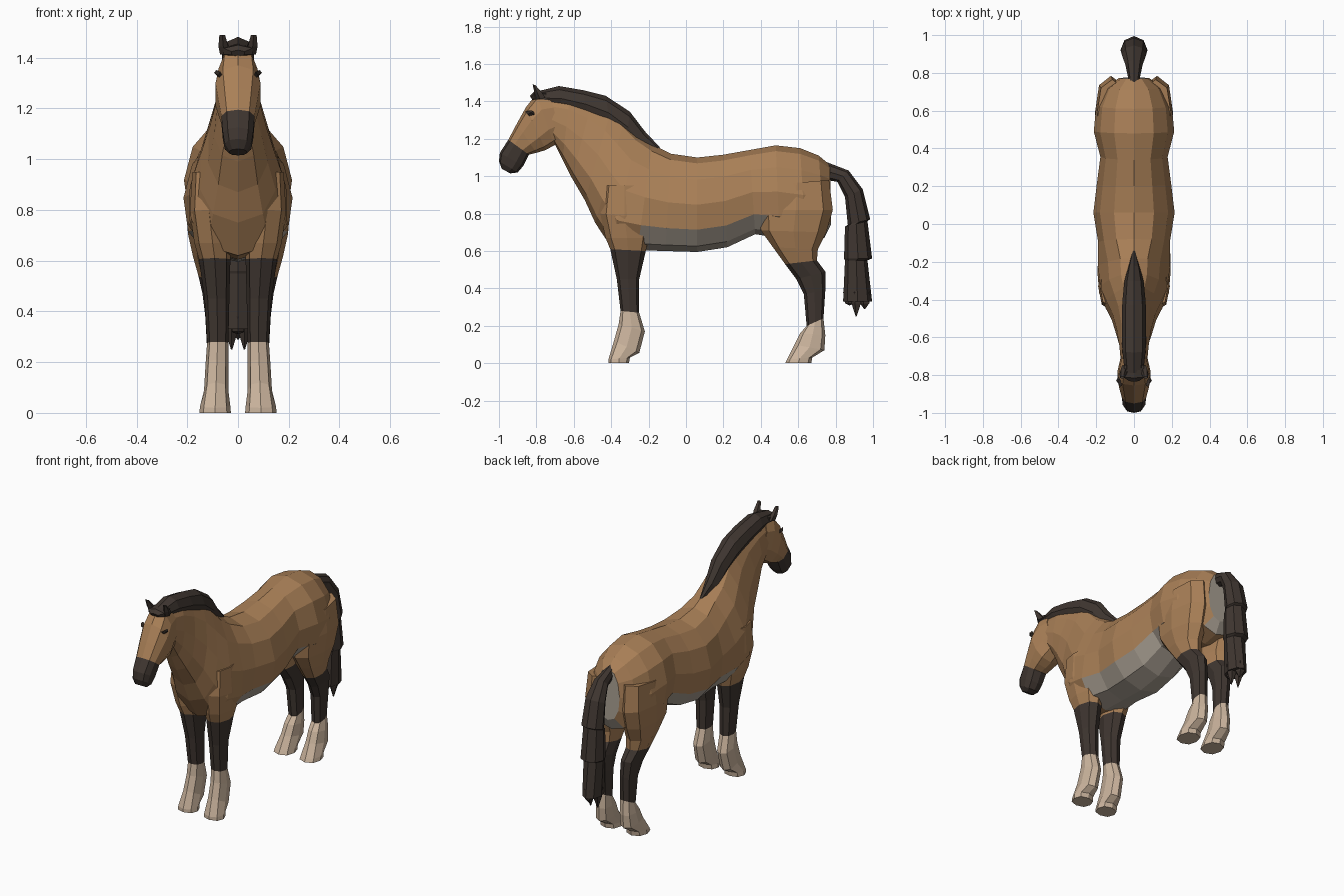
import bpy, bmesh
from math import sin, cos, pi


def material(name, rgb):
    m = bpy.data.materials.new(name)
    m.diffuse_color = (*rgb, 1)
    return m


BROWN, DARK, PALE, GREY = range(4)
MATS = [material("brown_coat", (0.40, 0.215, 0.095)), material("dark_hair", (0.05, 0.037, 0.03)),
        material("pale_hair", (0.60, 0.46, 0.34)), material("grey_skin", (0.40, 0.35, 0.29))]


def loft(name, rings, n, paint, power=1.0, egg=None, mirror=False):
    """Skin flat-faced rings; each ring is (ya, za, yb, zb, half width[, centre x])."""
    bm = bmesh.new()
    loops = []
    for k, r in enumerate(rings):
        ya, za, yb, zb, w = r[:5]
        cx = r[5] if len(r) > 5 else 0
        e = egg(k) if egg else 0
        loop = []
        for j in range(n):
            t = 2 * pi * j / n
            c, s = cos(t), sin(t)
            c = abs(c) ** power * (1 if c > 0 else -1)
            s = abs(s) ** power * (1 if s > 0 else -1)
            loop.append(bm.verts.new((cx + w * s * (1 - e * c),
                                      (ya + yb) / 2 + (ya - yb) / 2 * c,
                                      (za + zb) / 2 + (za - zb) / 2 * c)))
        loops.append(loop)

    def face(verts, k):
        f = bm.faces.new(verts)
        f.material_index = paint(k, f.calc_center_median())

    for k in range(len(loops) - 1):
        a, b = loops[k], loops[k + 1]
        for j in range(n):
            i = (j + 1) % n
            face((a[j], a[i], b[i], b[j]), k)
    face(loops[0], 0)
    face(loops[-1], len(loops) - 2)
    bmesh.ops.recalc_face_normals(bm, faces=bm.faces)
    me = bpy.data.meshes.new(name)
    bm.to_mesh(me)
    bm.free()
    for m in MATS:
        me.materials.append(m)
    ob = bpy.data.objects.new(name, me)
    bpy.context.collection.objects.link(ob)
    if mirror:
        ob.modifiers.new("mirror", 'MIRROR').use_mirror_merge = False
    return ob


def all_dark(k, c):
    return DARK


# Torso and neck: rump to poll, top point, bottom point, half width
def paint_body(k, c):
    belly = c.z < 0.77 and -0.22 < c.y < 0.45
    dock = c.y > 0.74 and abs(c.x) < 0.05 and c.z < 1.0
    return GREY if belly or dock else BROWN


loft("body", [
    (0.77, 1.06, 0.775, 0.74, 0.08), (0.71, 1.11, 0.74, 0.67, 0.155),
    (0.61, 1.15, 0.64, 0.65, 0.20), (0.48, 1.165, 0.50, 0.67, 0.213),
    (0.34, 1.14, 0.37, 0.69, 0.178), (0.20, 1.115, 0.22, 0.62, 0.197),
    (0.06, 1.10, 0.06, 0.595, 0.215), (-0.08, 1.12, -0.11, 0.60, 0.19),
    (-0.18, 1.17, -0.26, 0.605, 0.19), (-0.26, 1.23, -0.40, 0.62, 0.18),
    (-0.33, 1.30, -0.485, 0.75, 0.145), (-0.40, 1.36, -0.54, 0.87, 0.115),
    (-0.50, 1.41, -0.61, 0.99, 0.092), (-0.62, 1.44, -0.66, 1.09, 0.078),
    (-0.75, 1.44, -0.70, 1.17, 0.070)],
    12, paint_body, power=0.92, egg=lambda k: 0.32 if 8 <= k <= 12 else 0.08)

# Head with dark muzzle
loft("head", [
    (-0.73, 1.44, -0.66, 1.20, 0.068), (-0.80, 1.44, -0.705, 1.165, 0.080),
    (-0.855, 1.37, -0.75, 1.14, 0.092), (-0.905, 1.28, -0.80, 1.125, 0.080),
    (-0.95, 1.195, -0.84, 1.115, 0.068), (-0.995, 1.125, -0.87, 1.055, 0.062),
    (-1.00, 1.08, -0.90, 1.02, 0.054), (-0.985, 1.04, -0.94, 1.015, 0.035)],
    10, lambda k, c: DARK if k >= 4 else BROWN, power=0.8)

# Eyes, ears and forelock
loft("eye", [(-0.862, 1.345, -0.83, 1.315, 0.008, 0.070), (-0.845, 1.350, -0.81, 1.330, 0.012, 0.083),
             (-0.825, 1.352, -0.815, 1.345, 0.004, 0.084)], 4, all_dark, mirror=True)
loft("ear", [(-0.80, 1.41, -0.745, 1.42, 0.022, 0.050), (-0.81, 1.445, -0.765, 1.445, 0.020, 0.058),
             (-0.82, 1.49, -0.805, 1.488, 0.012, 0.062)], 5, all_dark, mirror=True)
loft("forelock", [(-0.75, 1.46, -0.74, 1.38, 0.06), (-0.815, 1.45, -0.80, 1.40, 0.065),
                  (-0.835, 1.43, -0.82, 1.405, 0.03)], 6, all_dark)

# Mane along the crest
loft("mane", [
    (-0.79, 1.455, -0.76, 1.38, 0.050), (-0.68, 1.482, -0.66, 1.35, 0.062),
    (-0.55, 1.46, -0.52, 1.31, 0.064), (-0.43, 1.43, -0.40, 1.25, 0.062),
    (-0.30, 1.345, -0.32, 1.18, 0.052), (-0.22, 1.24, -0.26, 1.12, 0.035),
    (-0.14, 1.155, -0.17, 1.10, 0.010)], 8, all_dark)


# Legs: front point, back point, half width, centre x
def leg_paint(dark_from, pale_from):
    return lambda k, c: PALE if k >= pale_from else DARK if k >= dark_from else BROWN


loft("front_leg", [
    (-0.44, 0.95, -0.22, 0.95, 0.060, 0.120), (-0.46, 0.80, -0.20, 0.78, 0.075, 0.115),
    (-0.43, 0.67, -0.20, 0.67, 0.072, 0.100), (-0.405, 0.61, -0.215, 0.60, 0.062, 0.092),
    (-0.37, 0.45, -0.25, 0.45, 0.049, 0.083), (-0.35, 0.28, -0.25, 0.27, 0.042, 0.080),
    (-0.36, 0.21, -0.22, 0.17, 0.045, 0.083), (-0.385, 0.12, -0.25, 0.055, 0.048, 0.086),
    (-0.415, 0.02, -0.30, 0.03, 0.060, 0.090), (-0.415, 0.0, -0.305, 0.0, 0.062, 0.090)],
    8, leg_paint(3, 5), power=0.85, mirror=True)
loft("hind_leg", [
    (0.42, 0.95, 0.765, 0.98, 0.080, 0.115), (0.39, 0.82, 0.785, 0.82, 0.085, 0.122),
    (0.40, 0.71, 0.75, 0.70, 0.082, 0.115), (0.465, 0.62, 0.705, 0.61, 0.070, 0.107),
    (0.53, 0.53, 0.70, 0.55, 0.056, 0.100), (0.59, 0.45, 0.745, 0.49, 0.048, 0.092),
    (0.63, 0.37, 0.745, 0.39, 0.044, 0.085), (0.645, 0.20, 0.735, 0.24, 0.040, 0.080),
    (0.61, 0.16, 0.745, 0.15, 0.045, 0.083), (0.58, 0.10, 0.74, 0.07, 0.048, 0.086),
    (0.54, 0.02, 0.675, 0.03, 0.060, 0.090), (0.53, 0.0, 0.67, 0.0, 0.062, 0.090)],
    8, leg_paint(4, 7), power=0.85, mirror=True)

# Tail with stepped locks and pointed tips
loft("tail", [
    (0.74, 1.08, 0.75, 0.98, 0.025), (0.87, 1.03, 0.81, 0.97, 0.045),
    (0.945, 0.93, 0.85, 0.89, 0.065), (0.985, 0.77, 0.865, 0.74, 0.070),
    (0.97, 0.76, 0.85, 0.73, 0.065), (0.995, 0.56, 0.845, 0.56, 0.072),
    (0.97, 0.55, 0.85, 0.55, 0.062), (0.995, 0.33, 0.84, 0.33, 0.055)], 8, all_dark)
for i, (x, y, tip) in enumerate([(0, 0.955, 0.29), (0.025, 0.91, 0.25), (-0.025, 0.91, 0.25), (0, 0.875, 0.31)]):
    loft(f"tail_tip_{i + 1}", [
        (y - 0.035, 0.38, y + 0.035, 0.38, 0.03, x), (y - 0.025, 0.32, y + 0.03, 0.32, 0.025, x),
        (y - 0.003, tip, y + 0.003, tip, 0.003, x)], 5, all_dark)
